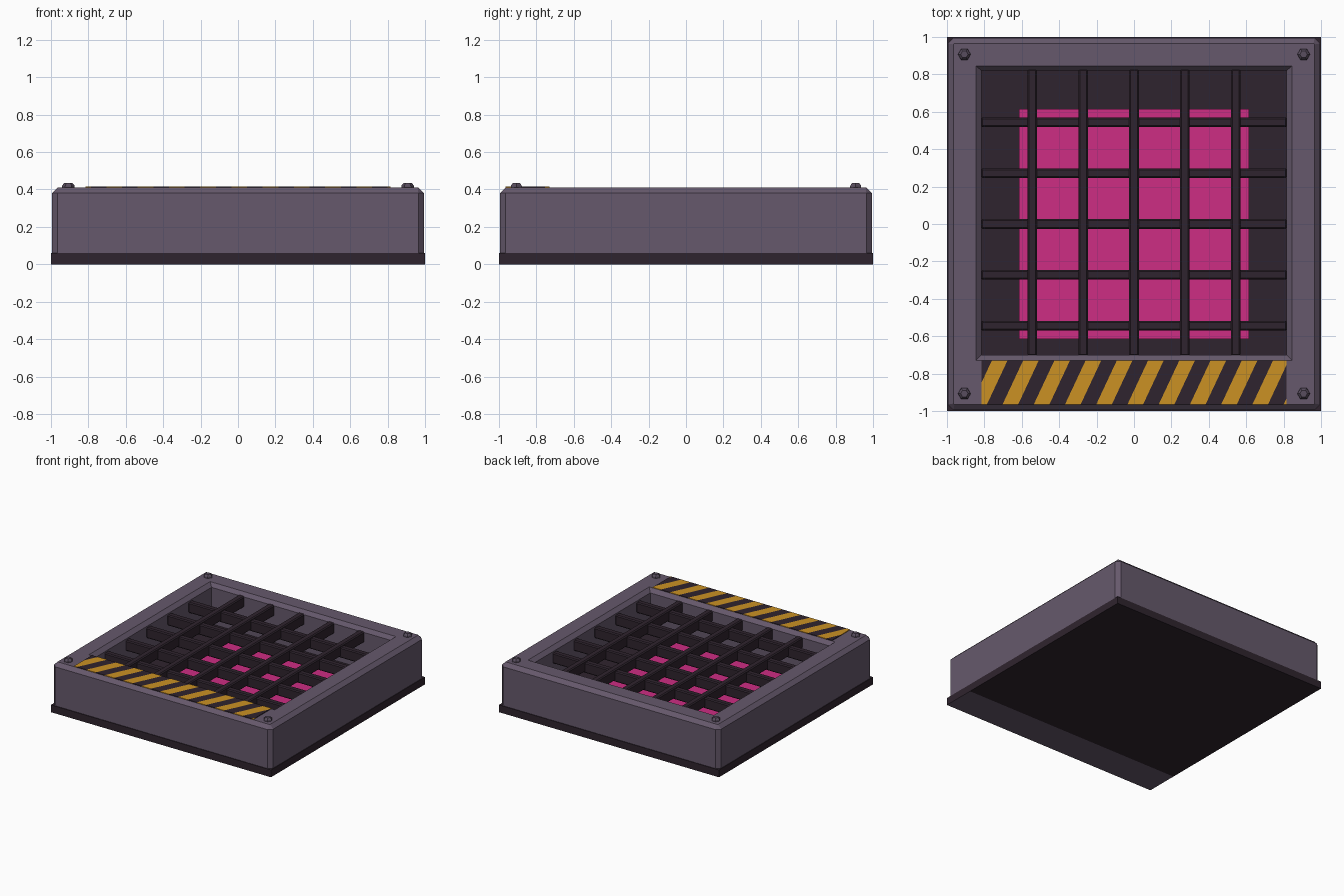
import bpy, bmesh
from math import floor, pi
from mathutils import Matrix, Vector

if "Cube" in bpy.data.objects:
    bpy.data.objects.remove(bpy.data.objects["Cube"])


def material(name, rgb):
    """Flat material from 0-255 sRGB values, stored as linear."""
    col = [((c / 255 + 0.055) / 1.055) ** 2.4 for c in rgb] + [1]
    m = bpy.data.materials.new(name)
    m.use_nodes = True
    m.diffuse_color = col
    m.node_tree.nodes["Principled BSDF"].inputs["Base Color"].default_value = col
    return m


purple = material("frame_purple", (102, 89, 108))
dark = material("dark_iron", (47, 36, 46))
pink = material("glowing_pink", (205, 45, 131))
amber = material("warning_amber", (203, 145, 35))
steel = material("bolt_steel", (88, 77, 94))


def finish(name, bm, *mats):
    bmesh.ops.recalc_face_normals(bm, faces=bm.faces)
    mesh = bpy.data.meshes.new(name)
    bm.to_mesh(mesh)
    bm.free()
    for m in mats:
        mesh.materials.append(m)
    ob = bpy.data.objects.new(name, mesh)
    bpy.context.collection.objects.link(ob)
    return ob


def box_bm(lo, hi, bevel=0):
    bm = bmesh.new()
    lo, hi = Vector(lo), Vector(hi)
    mat = Matrix.Translation((lo + hi) / 2) @ Matrix.Diagonal((*(hi - lo), 1))
    bmesh.ops.create_cube(bm, size=1, matrix=mat)
    if bevel:
        bmesh.ops.bevel(bm, geom=bm.edges[:], offset=bevel, segments=1, affect='EDGES')
    return bm


def cut(bm, point, normal):
    geom = bm.verts[:] + bm.edges[:] + bm.faces[:]
    bmesh.ops.bisect_plane(bm, geom=geom, plane_co=point, plane_no=normal)


INNER, FRONT, BACK, TOP = 0.815, -0.70, 0.82, 0.41

# Base slab, with the underside of the front beam in the frame colour
bm = box_bm((-1, -1, 0), (1, 1, 0.06))
cut(bm, (0, FRONT - 0.03, 0), (0, 1, 0))
bm.normal_update()
for f in bm.faces:
    f.material_index = int(f.normal.z < -0.5 and f.calc_center_median().y < FRONT)
finish("base_slab", bm, dark, purple)


# Frame: chamfered ring lofted through horizontal loops
def ring_loop(bm, x, y0, y1, z, c):
    pts = [(x - c, y0), (x, y0 + c), (x, y1 - c), (x - c, y1),
           (c - x, y1), (-x, y1 - c), (-x, y0 + c), (c - x, y0)]
    return [bm.verts.new((px, py, z)) for px, py in pts]


bm = bmesh.new()
OUT, CH = 0.995, 0.03
loops = [
    ring_loop(bm, OUT, -OUT, OUT, 0.05, CH),
    ring_loop(bm, OUT, -OUT, OUT, TOP - CH, CH),
    ring_loop(bm, OUT - CH, CH - OUT, OUT - CH, TOP, 0.005),
    ring_loop(bm, INNER + CH, FRONT - CH, BACK + 0.025, TOP, 0),
    ring_loop(bm, INNER, FRONT, BACK, TOP - CH, 0),
    ring_loop(bm, INNER, FRONT, BACK, 0.05, 0),
]
for a, b in zip(loops, loops[1:] + loops[:1]):
    for i in range(8):
        j = (i + 1) % 8
        bm.faces.new((a[i], a[j], b[j], b[i]))
bmesh.ops.remove_doubles(bm, verts=bm.verts, dist=0.0005)
finish("frame", bm, purple)

# Pit floor and the glowing panel on it
finish("pit_floor", box_bm((-0.82, -0.72, 0.04), (0.82, 0.83, 0.08)), dark)
finish("glow_panel", box_bm((-0.615, -0.615, 0.07), (0.615, 0.615, 0.1)), pink)

# Grate bars in both directions
W = 0.026
for i in range(5):
    p = (i - 2) * 0.272
    finish(f"cross_bar_{i + 1}",
           box_bm((-0.818, p - W, 0.285), (0.818, p + W, 0.372), 0.008), dark)
    finish(f"long_bar_{i + 1}",
           box_bm((p - W, FRONT - 0.005, 0.295), (p + W, BACK + 0.01, 0.385), 0.008), dark)

# Hazard strip: thin plate cut by slanted planes, alternate bands coloured
Y0, Y1, PERIOD, START = -0.965, -0.73, 0.167, 0.80
SLOPE = 0.11 / (Y1 - Y0)
bm = box_bm((-0.815, Y0, TOP - 0.003), (0.815, Y1, TOP + 0.005))
for k in range(-22, 2):
    cut(bm, (START + k * PERIOD / 2, Y0, 0), (1, -SLOPE, 0))
for f in bm.faces:
    c = f.calc_center_median()
    band = floor((c.x - (c.y - Y0) * SLOPE - START) / (PERIOD / 2))
    f.material_index = band % 2
finish("hazard_strip", bm, amber, dark)

# Corner bolts: hexagonal washer with a tapered head
for sx, side in ((1, "left"), (-1, "right")):
    for sy, end in ((-1, "front"), (1, "back")):
        bm = bmesh.new()
        for r1, r2, z0, z1 in ((0.035, 0.033, TOP - 0.01, TOP + 0.012),
                               (0.033, 0.02, TOP + 0.012, TOP + 0.026)):
            mat = Matrix.Translation((sx * 0.907, sy * 0.907, (z0 + z1) / 2))
            bmesh.ops.create_cone(bm, cap_ends=True, segments=6, radius1=r1, radius2=r2,
                                  depth=z1 - z0, matrix=mat @ Matrix.Rotation(pi / 6, 4, 'Z'))
        finish(f"bolt_{end}_{side}", bm, steel)
